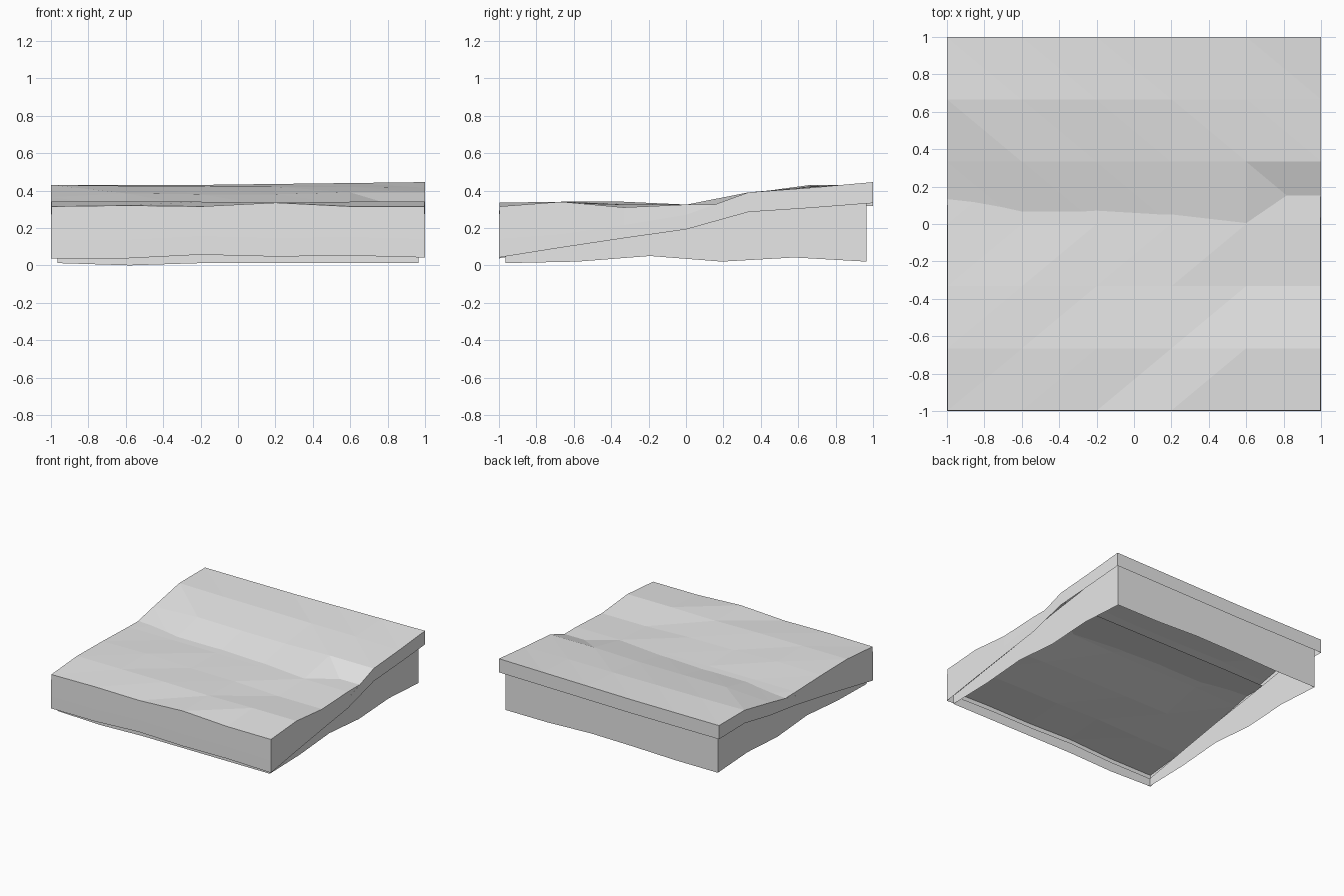
import bpy
import bmesh

cube = bpy.data.objects.get("Cube")
if cube:
    bpy.data.objects.remove(cube, do_unlink=True)

grey = bpy.data.materials.new("light grey")
grey.use_nodes = True
grey.diffuse_color = (0.8, 0.8, 0.8, 1)
grey.node_tree.nodes["Principled BSDF"].inputs["Base Color"].default_value = (0.8, 0.8, 0.8, 1)

COLS, ROWS = 5, 6
# Heights in hundredths: each row runs along x, rows go from front to back
LAND = [
    (13.5, 13.5, 15.5, 14.5, 15, 14),
    (17, 17, 18, 17, 17, 16.5),
    (23, 23, 23, 23, 23, 21.5),
    (29.5, 31, 31, 31.5, 32.4, 27),
    (36.5, 38.5, 38, 38, 39, 39),
    (43, 42.5, 42.3, 42, 42, 41.5),
    (43, 43, 43, 43.5, 44, 44.5),
]
WATER = [
    (31.5, 32, 31.5, 33.5, 31.5, 31.5),
    (34, 34, 34, 33.5, 34, 34),
    (33.5, 34, 32.8, 32.5, 31, 31),
    (32.5, 32.5, 32.5, 32.5, 32.5, 32.5),
    (32, 32.5, 32.5, 32.5, 32.5, 32.5),
]
# Depth of the land's side faces, row by row
DEPTH = (0.098, 0.07, 0.07, 0.078, 0.105, 0.108, 0.112)


def finish(name, bm):
    bmesh.ops.recalc_face_normals(bm, faces=bm.faces)
    mesh = bpy.data.meshes.new(name)
    bm.to_mesh(mesh)
    bm.free()
    mesh.materials.append(grey)
    obj = bpy.data.objects.new(name, mesh)
    bpy.context.collection.objects.link(obj)


def sheet(bm, heights, size, rising):
    """Triangulated grid, with all diagonals running the same way."""
    v = [[bm.verts.new((size * (2 * i / COLS - 1), size * (2 * j / ROWS - 1), z / 100))
          for i, z in enumerate(row)] for j, row in enumerate(heights)]
    for j in range(len(v) - 1):
        for i in range(COLS):
            a, b, c, d = v[j][i], v[j][i + 1], v[j + 1][i + 1], v[j + 1][i]
            tris = ((a, b, c), (a, c, d)) if rising else ((a, b, d), (b, c, d))
            for t in tris:
                bm.faces.new(t)
    return v


def skirt(bm, upper, lower, closed=True):
    count = len(upper)
    for k in range(count if closed else count - 1):
        n = (k + 1) % count
        bm.faces.new((upper[k], lower[k], lower[n], upper[n]))


# Sloping land: one faceted sheet with side faces, open underneath
bm = bmesh.new()
v = sheet(bm, LAND, 1.0, False)
rim = v[0] + [r[-1] for r in v[1:-1]] + v[-1][::-1] + [r[0] for r in v[-2:0:-1]]
hem = []
for p in rim:
    x, y, z = p.co
    hem.append(bm.verts.new((x, y, z - DEPTH[round((y + 1) / 2 * ROWS)])))
skirt(bm, rim, hem)
finish("land", bm)

# Rippled water over the low front half, its sides reaching down to the land
bm = bmesh.new()
SHRINK = 0.998
v = sheet(bm, WATER, SHRINK, True)
rim = [r[0] for r in v[:0:-1]] + v[0] + [r[-1] for r in v[1:]]
foot = []
for p in rim:
    x, y, z = p.co / SHRINK
    land = LAND[round((y + 1) / 2 * ROWS)][round((x + 1) / 2 * COLS)] / 100
    foot.append(bm.verts.new((x, y, min(land, z - 0.01))))
skirt(bm, rim, foot, closed=False)
finish("water", bm)


# Open base: four thin walls set in from the edge, with a wavy lower edge
def land_edge(x, y):
    """Height of the bottom of the land's sides, blended between grid points."""
    u, w = (x + 1) / 2 * COLS, (y + 1) / 2 * ROWS
    i, j = min(int(u), COLS - 1), min(int(w), ROWS - 1)
    u, w = u - i, w - j
    front, back = [(LAND[r][i] * (1 - u) + LAND[r][i + 1] * u) / 100 - DEPTH[r]
                   for r in (j, j + 1)]
    return front * (1 - w) + back * w


INSET = 0.965
steps = [INSET * (2 * k / 5 - 1) for k in range(6)]
side_wave = (0.012, 0.02, 0.05, 0.02, 0.042, 0.02)
front_wave = (0.012, 0.0, 0.012, 0.012, 0.012, 0.012)
back_wave = (0.02, 0.02, 0.03, 0.035, 0.02, 0.02)

loop = [(s, -INSET, z) for s, z in zip(steps, front_wave)]
loop += [(INSET, s, z) for s, z in list(zip(steps, side_wave))[1:]]
loop += [(s, INSET, z) for s, z in list(zip(steps, back_wave))[-2::-1]]
loop += [(-INSET, s, z) for s, z in list(zip(steps, side_wave))[-2:0:-1]]

bm = bmesh.new()
lower = [bm.verts.new(p) for p in loop]
upper = [bm.verts.new((x, y, land_edge(x, y) + 0.035)) for x, y, z in loop]
skirt(bm, upper, lower)
finish("base_walls", bm)
